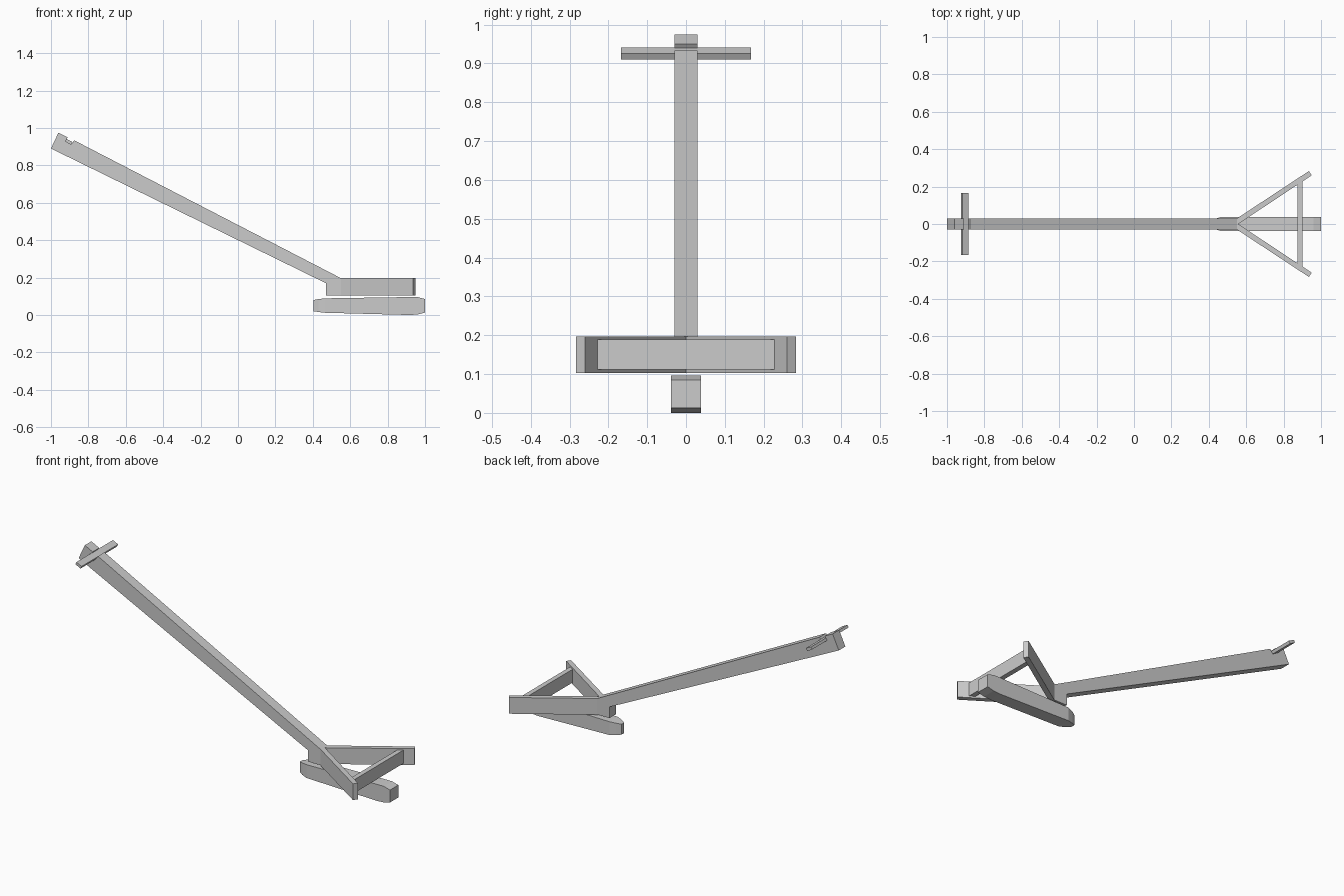
import bpy, bmesh

cube = bpy.data.objects.get("Cube")
if cube:
    bpy.data.objects.remove(cube)

grey = bpy.data.materials.new("plain_grey")
grey.use_nodes = True
colour = (0.6, 0.6, 0.6, 1)
grey.diffuse_color = colour
grey.node_tree.nodes["Principled BSDF"].inputs["Base Color"].default_value = colour


def finish(name, bm):
    bmesh.ops.recalc_face_normals(bm, faces=bm.faces)
    mesh = bpy.data.meshes.new(name)
    bm.to_mesh(mesh)
    bm.free()
    mesh.materials.append(grey)
    obj = bpy.data.objects.new(name, mesh)
    bpy.context.collection.objects.link(obj)
    return obj


def prism(name, points, low, high, axis):
    """Extrude an outline along 'y' (outline in xz) or 'z' (outline in xy)."""
    def place(a, b, c):
        return (a, c, b) if axis == "y" else (a, b, c)
    bm = bmesh.new()
    face = bm.faces.new([bm.verts.new(place(a, b, low)) for a, b in points])
    new = bmesh.ops.extrude_face_region(bm, geom=[face])["geom"]
    verts = [v for v in new if isinstance(v, bmesh.types.BMVert)]
    bmesh.ops.translate(bm, verts=verts, vec=place(0, 0, high - low))
    return finish(name, bm)


def loft(name, stations):
    """Join rectangular sections given as x, half width, bottom, top."""
    bm = bmesh.new()
    rings = [[bm.verts.new((x, y, z)) for y, z in
              ((-w, lo), (w, lo), (w, hi), (-w, hi))]
             for x, w, lo, hi in stations]
    for a, b in zip(rings, rings[1:]):
        for i in range(4):
            j = (i + 1) % 4
            bm.faces.new((a[i], a[j], b[j], b[i]))
    bm.faces.new(rings[0])
    bm.faces.new(rings[-1])
    return finish(name, bm)


# Sloping pole with a notch near its upper end and an upright foot
prism("pole", [(-1, 0.89), (-0.96, 0.975), (-0.91, 0.95), (-0.925, 0.928),
               (-0.893, 0.91), (-0.876, 0.934), (0.55, 0.197), (0.55, 0.105),
               (0.47, 0.105), (0.47, 0.17)], -0.03, 0.03, "y")

# Thin handle resting in the notch
prism("handle", [(-0.925, 0.928), (-0.918, 0.941), (-0.885, 0.925),
                 (-0.893, 0.91)], -0.167, 0.167, "y")

# Mirrored pair of spreading arms
for side, label in ((1, "left"), (-1, "right")):
    outline = [(0.557, 0), (0.95, 0.26), (0.935, 0.283), (0.54, 0.023),
               (0.54, 0)]
    prism(label + "_arm", [(x, y * side) for x, y in outline],
          0.103, 0.197, "z")

# Brace between the arms, with ends cut to the arm angle
prism("cross_brace", [(0.873, -0.211), (0.901, -0.229), (0.901, 0.229),
                      (0.873, 0.211)], 0.112, 0.189, "z")

# Skid beneath, with a narrowed nose and a bevelled tail
loft("skid", [(0.405, 0.012, 0.02, 0.08), (0.43, 0.026, 0.016, 0.085),
              (0.465, 0.038, 0.012, 0.089), (0.92, 0.038, 0, 0.096),
              (0.96, 0.038, 0.003, 0.096), (1.0, 0.038, 0.013, 0.085)])
